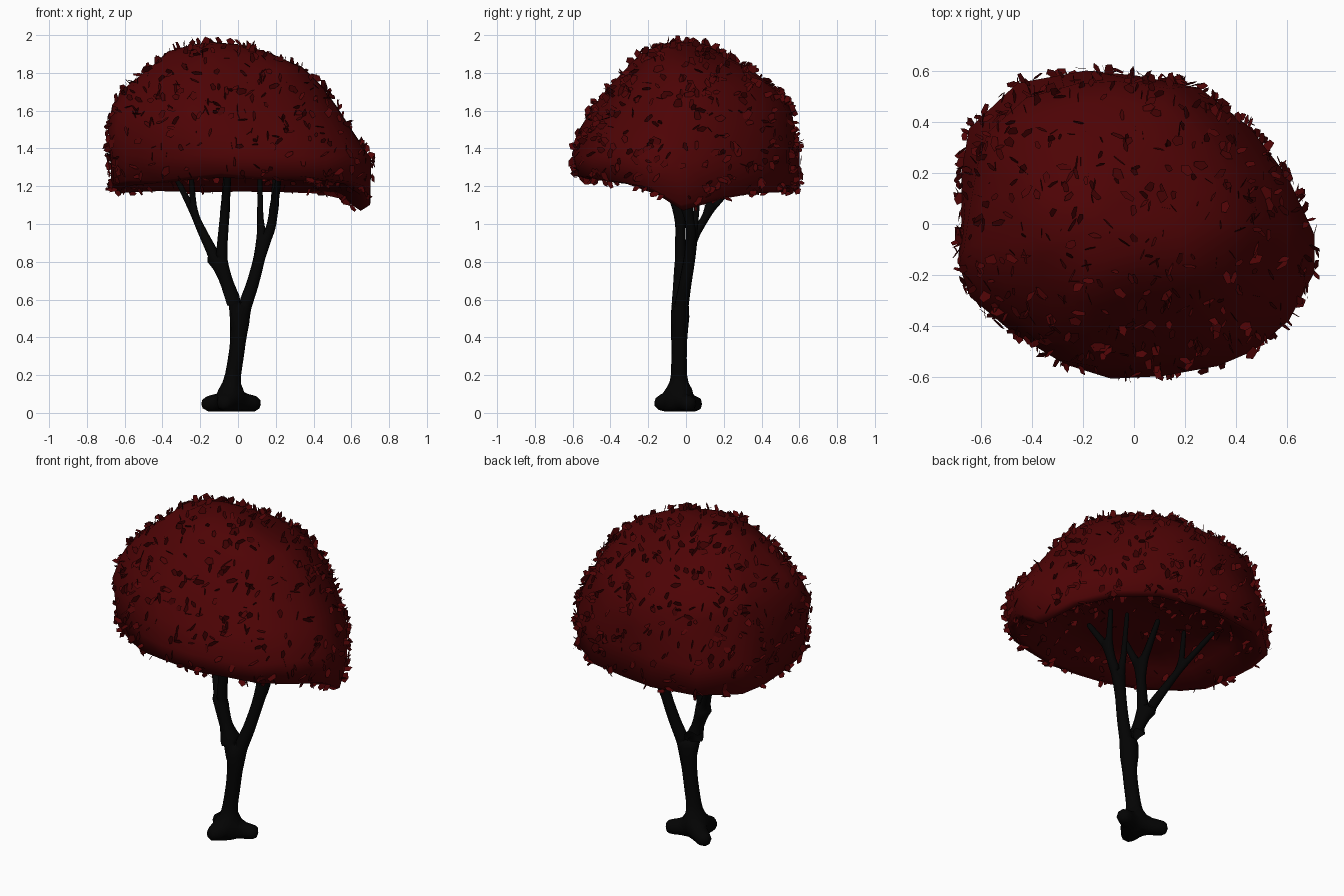
import bpy, bmesh, random
from math import exp, pi
from mathutils import Vector, Matrix, noise

random.seed(4)
if "Cube" in bpy.data.objects:
    bpy.data.objects.remove(bpy.data.objects["Cube"])


def material(name, colour):
    mat = bpy.data.materials.new(name)
    mat.use_nodes = True
    mat.diffuse_color = (*colour, 1)
    bsdf = mat.node_tree.nodes["Principled BSDF"]
    bsdf.inputs["Base Color"].default_value = (*colour, 1)
    return mat


def add_object(name, mesh, mat):
    obj = bpy.data.objects.new(name, mesh)
    bpy.context.collection.objects.link(obj)
    mesh.materials.append(mat)
    return obj


bark = material("black bark", (0.001, 0.001, 0.001))
red = material("dark red foliage", (0.075, 0.001, 0.0015))

# Trunk, limbs and roots: chains of (x, y, z, radius) sharing their first joint
base, fork = (-0.03, -0.035, 0.065, 0.052), (0.012, -0.035, 0.5, 0.045)
left_fork, right_fork = (-0.09, -0.03, 0.76, 0.037), (0.13, 0.03, 0.88, 0.033)
left_tip, mid_tip = (-0.235, 0.12, 1.06, 0.02), (-0.07, -0.03, 1.05, 0.027)
right_tip = (0.19, 0.01, 1.07, 0.024)
chains = [
    [base, (-0.033, -0.037, 0.16, 0.045), (-0.005, -0.037, 0.33, 0.044), fork],
    [fork, (-0.043, -0.035, 0.65, 0.038), left_fork],
    [left_fork, (-0.185, 0.05, 0.95, 0.026), left_tip],
    [left_tip, (-0.33, 0.29, 1.25, 0.014)],
    [left_tip, (-0.25, 0.13, 1.3, 0.012)],
    [left_fork, (-0.083, -0.03, 0.9, 0.03), mid_tip],
    [mid_tip, (-0.05, -0.14, 1.28, 0.017)],
    [mid_tip, (-0.06, 0.14, 1.3, 0.015)],
    [fork, (0.077, -0.005, 0.68, 0.037), right_fork],
    [right_fork, (0.175, 0.025, 0.98, 0.028), right_tip],
    [right_tip, (0.22, -0.13, 1.28, 0.016)],
    [right_tip, (0.2, 0.04, 1.31, 0.014)],
    [right_fork, (0.118, 0.05, 1.03, 0.018), (0.115, 0.08, 1.3, 0.013)],
]
for x, y, z in ((0.12, 0.03, 0.045), (-0.19, 0.07, 0.045), (-0.085, -0.165, 0.06)):
    middle = ((x * 2 - 0.03) / 3, (y * 2 - 0.035) / 3, 0.05, 0.05)
    chains.append([base, middle, (x, y, z, 0.04)])

joints = list(dict.fromkeys(j for chain in chains for j in chain))
edges = [(joints.index(a), joints.index(b)) for c in chains for a, b in zip(c, c[1:])]
mesh = bpy.data.meshes.new("trunk_and_branches")
mesh.from_pydata([j[:3] for j in joints], edges, [])
trunk = add_object("trunk_and_branches", mesh, bark)
trunk.modifiers.new("Skin", "SKIN").use_smooth_shade = True
for joint, skin in zip(joints, mesh.skin_vertices[0].data):
    skin.radius = (joint[3], joint[3])
    skin.use_root = joint is base
trunk.modifiers.new("Rounding", "SUBSURF").levels = 1

# Canopy: one lopsided outline fitted to the bounds of each level
outline = [(-0.66, 0.39), (-0.47, 0.57), (-0.2, 0.62), (0, 0.6), (0.25, 0.55),
           (0.45, 0.39), (0.6, 0.19), (0.7, -0.03), (0.7, -0.18), (0.6, -0.37),
           (0.46, -0.49), (0.32, -0.55), (0.1, -0.59), (-0.1, -0.6), (-0.26, -0.55),
           (-0.43, -0.44), (-0.61, -0.31), (-0.68, -0.18), (-0.69, 0.02), (-0.69, 0.22)]
# height, x bounds, y bounds, amount of rim sag
levels = [(1.3, -0.3, 0.33, -0.25, 0.25, 0), (1.26, -0.52, 0.54, -0.43, 0.45, 0.7),
          (1.18, -0.62, 0.65, -0.52, 0.56, 1), (1.2, -0.67, 0.7, -0.58, 0.6, 0.9),
          (1.36, -0.675, 0.705, -0.605, 0.6, 0.1), (1.5, -0.67, 0.6, -0.535, 0.6, 0),
          (1.62, -0.655, 0.52, -0.46, 0.59, 0), (1.72, -0.6, 0.45, -0.38, 0.51, 0),
          (1.82, -0.48, 0.34, -0.3, 0.36, 0), (1.9, -0.37, 0.18, -0.22, 0.21, 0),
          (1.945, -0.26, 0.03, -0.12, 0.1, 0)]


def sag(x, y):
    """Hanging lobe on one end, raised middle of the front rim, low back rim."""
    dip = 0.11 * exp(-((x - 0.6) / 0.24) ** 4 - ((y - 0.04) / 0.18) ** 2)
    lift = 0.025 + 0.045 * exp(-((x - 0.05) / 0.4) ** 4)
    return lift * max(0, min(1, -y / 0.3)) - dip - 0.015 * (y > 0.2)


bm = bmesh.new()
rings = []
for z, x0, x1, y0, y1, weight in levels:
    ring = []
    for px, py in outline:
        x = x0 + (px + 0.69) / 1.39 * (x1 - x0)
        y = y0 + (py + 0.6) / 1.22 * (y1 - y0)
        if x < 0 and z > 1.45:
            # fuller front corner, slimmer back corner
            corner = 1 + 0.2 * x * y / (x * x + y * y)
            x, y = x * corner, y * corner
        bump = 0.025 * noise.noise(Vector((x, y, z)) * 5)
        ring.append(bm.verts.new((x, y, z + weight * sag(x, y) + bump)))
    rings.append(ring)
count = len(outline)
for low, high in zip(rings, rings[1:]):
    for i in range(count):
        j = (i + 1) % count
        bm.faces.new((low[i], low[j], high[j], high[i]))
for ring, tip in ((rings[0], (0, 0, 1.33)), (rings[-1], (-0.15, 0, 1.965))):
    centre = bm.verts.new(tip)
    for i in range(count):
        bm.faces.new((ring[i], ring[(i + 1) % count], centre))
bmesh.ops.recalc_face_normals(bm, faces=bm.faces)
bmesh.ops.triangulate(bm, faces=bm.faces)
for face in bm.faces:
    face.smooth = True
bm.normal_update()
mesh = bpy.data.meshes.new("canopy")
bm.to_mesh(mesh)
add_object("canopy", mesh, red)

# Leaves: small pointed cards scattered over the canopy, sparser underneath
leaf_profile = [(-0.3, -0.5), (0.3, -0.5), (0.5, 0.1), (0.1, 0.6), (-0.45, 0.25)]
faces = list(bm.faces)
weights = [f.calc_area() * (0.5 if f.normal.z < -0.6 else 1) for f in faces]
leaves = bmesh.new()
for face in random.choices(faces, weights, k=800):
    a, b, c = (v.co for v in face.verts)
    u, v = sorted((random.random(), random.random()))
    spot = a * u + b * (v - u) + c * (1 - v)
    size = random.uniform(0.038, 0.058)
    spin = [random.uniform(-pi, pi) for _ in range(3)]
    turn = (Matrix.Rotation(spin[0], 3, "X") @ Matrix.Rotation(spin[1], 3, "Y")
            @ Matrix.Rotation(spin[2], 3, "Z"))
    width = random.uniform(0.5, 0.9)
    leaves.faces.new([leaves.verts.new(spot + face.normal * 0.012
                                       + turn @ Vector((x * size * width, y * size, 0)))
                      for x, y in leaf_profile])
mesh = bpy.data.meshes.new("leaves")
leaves.to_mesh(mesh)
add_object("leaves", mesh, red)
bm.free()
leaves.free()
